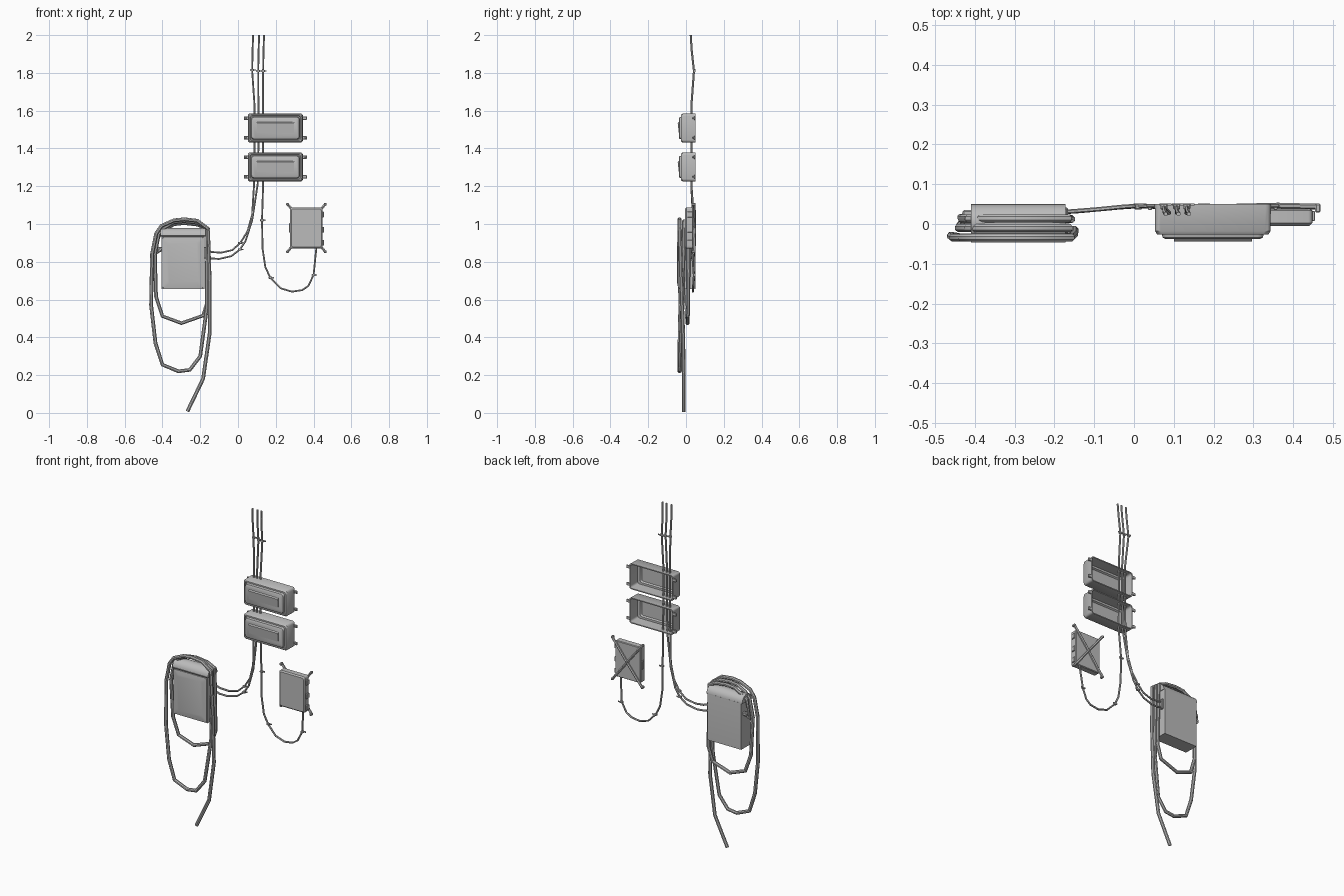
import bpy, bmesh, math
from mathutils import Vector

old = bpy.data.objects.get("Cube")
if old:
    bpy.data.objects.remove(old, do_unlink=True)

grey = bpy.data.materials.new("plain grey")
grey.use_nodes = True
COLOUR = (0.5, 0.5, 0.5, 1)
grey.diffuse_color = COLOUR
grey.node_tree.nodes["Principled BSDF"].inputs["Base Color"].default_value = COLOUR


def finish(name, bm, smooth=True):
    bmesh.ops.recalc_face_normals(bm, faces=bm.faces)
    mesh = bpy.data.meshes.new(name)
    bm.to_mesh(mesh)
    bm.free()
    return place(name, mesh, smooth)


def place(name, mesh, smooth=True):
    mesh.materials.clear()
    mesh.materials.append(grey)
    ob = bpy.data.objects.new(name, mesh)
    bpy.context.collection.objects.link(ob)
    if smooth:
        bpy.ops.object.select_all(action='DESELECT')
        ob.select_set(True)
        bpy.context.view_layer.objects.active = ob
        bpy.ops.object.shade_smooth_by_angle(angle=math.radians(35))
    return ob


def rounded_rect(w, h, r, steps=3):
    pts = []
    for k, (sx, sz) in enumerate([(1, 1), (-1, 1), (-1, -1), (1, -1)]):
        for i in range(steps + 1):
            a = math.pi / 2 * (k + i / steps)
            pts.append((sx * (w / 2 - r) + r * math.cos(a),
                        sz * (h / 2 - r) + r * math.sin(a)))
    return pts


def loft(name, cx, cz, rings):
    """Skin rounded rectangles (width, height, corner radius, y) and cap both ends."""
    bm = bmesh.new()
    loops = [[bm.verts.new((cx + x, y, cz + z)) for x, z in rounded_rect(w, h, r)]
             for w, h, r, y in rings]
    for a, b in zip(loops, loops[1:]):
        for i in range(len(a)):
            j = (i + 1) % len(a)
            bm.faces.new((a[i], a[j], b[j], b[i]))
    bm.faces.new(loops[0])
    bm.faces.new(loops[-1])
    return finish(name, bm)


def extrude_x(name, x0, x1, profile):
    """Extrude a (y, z) profile along x."""
    bm = bmesh.new()
    ends = [[bm.verts.new((x, y, z)) for y, z in profile] for x in (x0, x1)]
    for i in range(len(profile)):
        j = (i + 1) % len(profile)
        bm.faces.new((ends[0][i], ends[0][j], ends[1][j], ends[1][i]))
    bm.faces.new(ends[0])
    bm.faces.new(ends[1])
    return finish(name, bm)


def block(name, x, y, z, sx, sy, sz, bevel=0):
    bm = bmesh.new()
    bmesh.ops.create_cube(bm, size=1)
    for v in bm.verts:
        v.co = Vector((x + v.co.x * sx, y + v.co.y * sy, z + v.co.z * sz))
    if bevel:
        bmesh.ops.bevel(bm, geom=bm.edges[:], offset=bevel, segments=1, affect='EDGES')
    return finish(name, bm, False)


def tube(name, points, radius, sides_res=2):
    curve = bpy.data.curves.new(name, 'CURVE')
    curve.dimensions = '3D'
    curve.bevel_depth = radius
    curve.bevel_resolution = sides_res
    curve.use_fill_caps = True
    line = curve.splines.new('POLY')
    line.points.add(len(points) - 1)
    for p, co in zip(line.points, points):
        p.co = (*co, 1)
    temp = bpy.data.objects.new(name + "_path", curve)
    bpy.context.collection.objects.link(temp)
    deps = bpy.context.evaluated_depsgraph_get()
    mesh = bpy.data.meshes.new_from_object(temp.evaluated_get(deps))
    bpy.data.objects.remove(temp, do_unlink=True)
    return place(name, mesh)


# Two junction boxes: hollow shells open at the back
for label, cz in (("upper", 1.508), ("lower", 1.302)):
    cx, W, H = 0.198, 0.292, 0.155
    loft(label + "_junction_box", cx, cz, [
        (W - .06, H - .05, .01, -.028), (W - .05, H - .04, .01, -.018),
        (W - .016, H - .016, .012, -.018), (W - .012, H - .012, .012, .05),
        (W, H, .014, .05), (W - .002, H - .002, .014, -.018),
        (W - .012, H - .012, .014, -.026), (W - .022, H - .022, .014, -.026),
        (W - .026, H - .026, .014, -.021), (W - .034, H - .034, .014, -.021),
        (W - .040, H - .040, .014, -.034), (W - .056, H - .056, .012, -.038)])
    # Sloping ridge across the lid
    extrude_x(label + "_lid_ridge", cx - .098, cx + .098,
              [(-.036, cz + .034), (-.044, cz + .026), (-.037, cz - .035)])
    # Mounting tabs
    for side in (-1, 1):
        for up in (-1, 1):
            x, z = cx + side * (W / 2 + .008), cz + up * .052
            block(label + "_mounting_tab", x, .046, z, .026, .008, .018, .002)
            block(label + "_tab_screw", x + side * .004, .040, z, .01, .01, .01, .002)

# Charger housing with rounded top and bulging front panel
cx = -.291
top = [(.004 + .046 * math.cos(a), .935 + .045 * math.sin(a))
       for a in (math.pi * i / 10 for i in range(11))]
extrude_x("charger_housing", cx - .113, cx + .113,
          [(.05, .657)] + top + [(-.038, .93), (-.038, .657)])
extrude_x("charger_top_cap", cx - .119, cx + .119,
          [(.05, .938)] + top + [(-.046, .938)])
loft("charger_front_panel", cx, .795, [
    (.222, .27, .008, -.03), (.218, .266, .008, -.042),
    (.165, .215, .012, -.047)])
block("charger_side_knob", cx - .125, .025, .868, .03, .02, .022, .004)
block("charger_wire_inlet", cx + .117, .03, .848, .016, .022, .06, .003)

# Small control box on a crossed bracket
bx, bz = .362, .979
loft("control_box", bx, bz, [
    (.165, .21, .008, .038), (.172, .217, .01, .034), (.172, .217, .01, .002),
    (.158, .203, .01, -.005)])
for z in (1.05, .97, .9):
    block("control_box_side_rib", bx + .087, .02, z, .012, .026, .03, .002)
block("control_box_side_latch", bx - .087, .02, bz, .008, .02, .05, .002)
for sx, sz in ((-1, 1), (1, 1), (-1, -1), (1, -1)):
    tip = Vector((bx + sx * .1, .044, bz + sz * .126))
    tube("bracket_arm", [(bx, .046, bz), (bx + sx * .08, .044, bz + sz * .102), tip], .0075, 1)
    block("bracket_foot", tip.x, .04, tip.z, .014, .022, .014, .003)

# Heavy charging cable wound round the housing


def arch(y, left, right, crown):
    return [(left, y, .84), (left + .022, y, .95), (left + .05, y, crown - .035),
            (-.34, y, crown - .006), (-.285, y, crown), (-.215, y, crown - .008),
            (right - .008, y, .975)]


path = [(-.405, .02, .868)]
path += arch(.014, -.438, -.157, 1.005)
path += [(-.158, .012, .6), (-.185, .01, .515), (-.3, .008, .475),
         (-.4, .005, .512), (-.434, 0, .615)]
path += arch(-.01, -.44, -.155, 1.015)
path += [(-.166, -.02, .55), (-.2, -.032, .3), (-.255, -.034, .228), (-.315, -.034, .22),
         (-.4, -.034, .255), (-.437, -.034, .37), (-.46, -.03, .57)]
path += arch(-.034, -.455, -.15, 1.025)
path += [(-.15, -.025, .7), (-.15, -.015, .42), (-.185, -.012, .18), (-.268, -.012, .008)]
tube("charging_cable", path, .0105)

# Thin supply wires running down through the junction boxes
def riser(x_top, x_mid, x_low):
    return [(x_top, .025, 2), (x_top - .003, .03, 1.92), (x_top - .005, .042, 1.81),
            (x_mid, .028, 1.62), (x_mid, .028, 1.4), (x_low, .028, 1.21)]


wires = {
    "left_wire": riser(.08, .088, .085) + [
        (.075, .038, 1.05), (.05, .044, .96), (.012, .046, .9), (-.03, .043, .862),
        (-.09, .037, .848), (-.14, .033, .852), (-.18, .03, .865)],
    "middle_wire": riser(.112, .108, .104) + [
        (.075, .038, 1.02), (.04, .045, .91), (.01, .045, .865), (-.035, .042, .83),
        (-.1, .036, .815), (-.145, .032, .818), (-.18, .03, .83)],
    "right_wire": riser(.138, .132, .133) + [
        (.127, .042, 1.02), (.13, .04, .87), (.145, .04, .77), (.172, .042, .715),
        (.225, .038, .66), (.285, .036, .642), (.34, .036, .65), (.372, .038, .672),
        (.4, .042, .73), (.415, .03, .875)]}
for name, pts in wires.items():
    tube(name, pts, .0055, 1)

# Wire clips
for x, z in ((.075, 1.815), (.107, 1.81), (.133, 1.81), (.127, 1.02), (.012, .9),
             (.01, .865), (.172, .715), (.4, .73)):
    block("wire_clip", x, .044, z, .018, .014, .012, .002)
    block("wire_clip_ear", x + .004, .049, z, .03, .004, .007)
